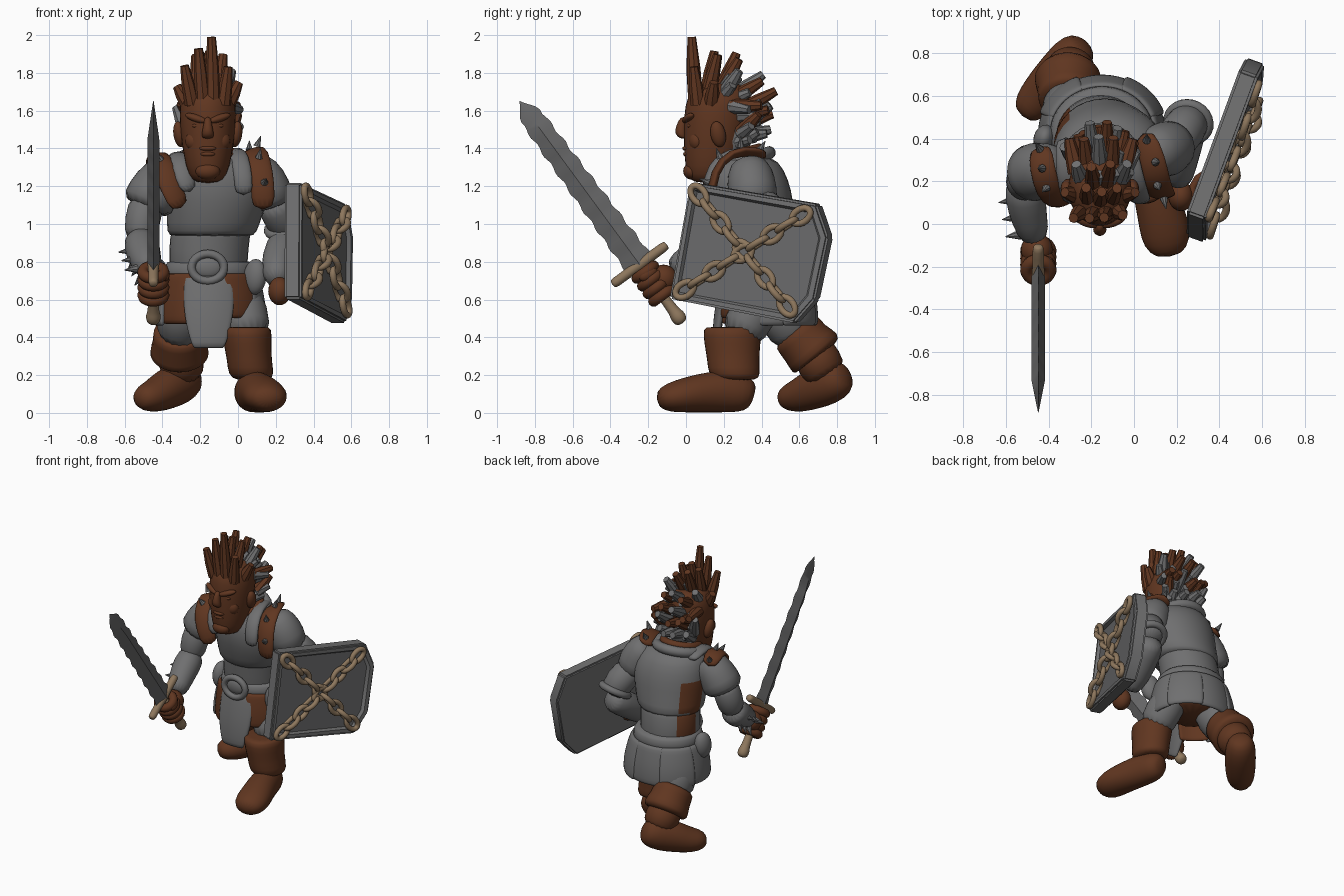
import bpy, bmesh, math, random
from mathutils import Vector as V, Matrix, Euler

if "Cube" in bpy.data.objects:
    bpy.data.objects.remove(bpy.data.objects["Cube"])

random.seed(4)

def material(name, rgb):
    m = bpy.data.materials.new(name)
    m.diffuse_color = (*rgb, 1)
    m.use_nodes = True
    m.node_tree.nodes["Principled BSDF"].inputs["Base Color"].default_value = m.diffuse_color
    return m

STEEL = material("grey_steel", (.16, .16, .162))
DARK = material("dark_steel", (.14, .14, .142))
BROWN = material("brown_leather", (.118, .037, .0145))
TAN = material("tan_bone", (.27, .185, .11))

def finish(name, bm, mat, sub=0, solid=0, sharp=True):
    bmesh.ops.recalc_face_normals(bm, faces=bm.faces)
    me = bpy.data.meshes.new(name)
    bm.to_mesh(me)
    bm.free()
    me.materials.append(mat)
    me.shade_smooth()
    if sharp and not sub:
        me.set_sharp_from_angle(angle=.6)
    ob = bpy.data.objects.new(name, me)
    bpy.context.collection.objects.link(ob)
    if solid:
        md = ob.modifiers.new("thickness", 'SOLIDIFY')
        md.thickness, md.offset = solid, 0
    if sub:
        md = ob.modifiers.new("smooth", 'SUBSURF')
        md.levels = md.render_levels = sub
    return ob

def skin(name, rings, mat, closed=True, loop=False, caps=True, **kw):
    """Join rings of points into a surface."""
    bm = bmesh.new()
    R = [[bm.verts.new(p) for p in r] for r in rings]
    n = len(R[0])
    for i in range(len(R) if loop else len(R) - 1):
        a, b = R[i], R[(i + 1) % len(R)]
        for j in range(n if closed else n - 1):
            k = (j + 1) % n
            bm.faces.new((a[j], a[k], b[k], b[j]))
    if caps:
        bm.faces.new(R[0])
        bm.faces.new(R[-1])
    return finish(name, bm, mat, **kw)

def loft(name, rows, mat, n=16, ref=None, sub=1, **kw):
    """Rows (x,y,z,a,b): level ellipses, or rings square to the path when ref is given."""
    P = [V(r[:3]) for r in rows]
    rings = []
    for i, r in enumerate(rows):
        s, o = V((1, 0, 0)), V((0, 1, 0))
        if ref:
            t = (P[min(i + 1, len(P) - 1)] - P[max(i - 1, 0)]).normalized()
            s = t.cross(V(ref)).normalized()
            o = s.cross(t)
        rings.append([P[i] + s * r[3] * math.cos(2 * math.pi * j / n) + o * r[-1] * math.sin(2 * math.pi * j / n)
                      for j in range(n)])
    return skin(name, rings, mat, sub=sub, **kw)

def ball(name, loc, scale, mat, rot=(0, 0, 0)):
    bm = bmesh.new()
    bmesh.ops.create_uvsphere(bm, u_segments=20, v_segments=12, radius=1)
    bm.transform(Matrix.LocRotScale(V(loc), Euler(rot), V(scale)))
    return finish(name, bm, mat, sharp=False)

def ring(name, loc, axis, R, r, mat, along=None, stretch=1, n=24):
    """Torus around axis, optionally stretched along a direction in its plane."""
    w = V(axis).normalized()
    u = V(along).normalized() if along else w.orthogonal().normalized()
    v = w.cross(u)
    rings = []
    for i in range(n):
        a = 2 * math.pi * i / n
        d = u * math.cos(a) * stretch + v * math.sin(a)
        e = u * math.cos(a) + v * math.sin(a)
        rings.append([V(loc) + d * R + (e * math.cos(b) + w * math.sin(b)) * r
                      for b in (2 * math.pi * k / 10 for k in range(10))])
    return skin(name, rings, mat, loop=True, caps=False, sharp=False)

def spike(name, base, tip, mat, r=.02):
    return loft(name, [(*base, r), (*tip, .002)], mat, n=8, ref=(.31, .52, .8), sub=0)

# Torso: abdomen and breast plate, with leather on the right flank
abdomen = loft("abdomen", [(-.15, .42, .66, .20, .19), (-.16, .41, .80, .215, .20), (-.15, .40, .92, .215, .195),
                           (-.13, .37, 1.06, .22, .195)], STEEL)
chest = loft("breast_plate", [(-.14, .38, .93, .22, .20), (-.14, .38, .95, .243, .22), (-.12, .35, 1.06, .262, .228),
                              (-.11, .33, 1.18, .28, .235), (-.12, .315, 1.29, .25, .21), (-.14, .30, 1.37, .17, .16)], STEEL)
for ob in (abdomen, chest):
    ob.data.materials.append(BROWN)
    for f in ob.data.polygons:
        f.material_index = int(f.normal.x < -.6 and f.normal.y > 0 and f.center.z < 1.12)
ring("collar", (-.15, .29, 1.34), (0, -.25, 1), .155, .035, STEEL)
ring("brown_collar", (-.15, .27, 1.37), (0, -.25, 1), .12, .028, BROWN)

# Head and face
hx = -.16
loft("neck", [(hx, .27, 1.25, .11), (hx, .2, 1.45, .11)], BROWN, ref=(1, 0, 0))
loft("head", [(hx, .12, 1.215, .06, .08), (hx, .125, 1.255, .105, .125), (hx, .14, 1.36, .13, .152), (hx, .155, 1.47, .147, .172),
              (hx, .165, 1.58, .154, .178), (hx, .175, 1.66, .148, .178), (hx, .185, 1.73, .115, .14), (hx, .19, 1.75, .05, .06)], BROWN)
loft("nose", [(hx, -.01, 1.57, .018, .02), (hx, -.025, 1.52, .024, .03), (hx, -.03, 1.475, .036, .033), (hx, -.01, 1.45, .03, .02)], BROWN, n=10)
ball("chin", (hx, .03, 1.28), (.065, .045, .045), BROWN)
ball("upper_lip", (hx, .0, 1.40), (.045, .02, .013), BROWN)
ball("lower_lip", (hx, .005, 1.37), (.04, .02, .014), BROWN)
for s in (-1, 1):
    ball("brow", (hx + s * .062, .012, 1.56), (.065, .025, .02), BROWN, (0, -s * .3, s * .35))
    ball("eye", (hx + s * .06, .02, 1.52), (.024, .015, .012), BROWN)
    ball("cheek", (hx + s * .065, .06, 1.44), (.055, .045, .055), BROWN)
    ball("ear", (hx + s * .15, .17, 1.475), (.032, .04, .07), BROWN, (.2, s * .15, 0))

# Hair: rows of blunt spikes fanning from the forehead to the nape
hair = [(.05, 1.66, .04, 1.95), (.11, 1.69, .16, 1.93), (.18, 1.70, .28, 1.90), (.24, 1.67, .40, 1.82),
        (.28, 1.60, .475, 1.73), (.29, 1.53, .46, 1.61), (.28, 1.46, .44, 1.50), (.26, 1.40, .36, 1.38)]
for i, (by, bz, ty, tz) in enumerate(hair):
    for j in range(-2, 2 + i % 2):
        k = j + (0 if i % 2 else .5)
        fall = .045 * k * k
        b = V((hx + .055 * k, by + .006 * k * k * (i < 3), bz - .012 * k * k))
        t = V((hx + .077 * k, ty - fall * .5 * (i > 3), tz - fall * (i < 5)))
        t += V([random.uniform(-.015, .015), random.uniform(-.015, .015), random.uniform(-.03, .02)])
        if i == 0 and j == 0:
            t = V((-.14, .03, 1.99))
        grey = i > 5 or (i > 1 and (i + j) % 3 == 0)
        loft("hair_spike", [(*b, .04), (*b.lerp(t, .5), .036), (*t, .023)], STEEL if grey else BROWN, n=8, ref=(1, .1, .05), sub=0)
        if i > 1:  # short grey tufts between the long spikes
            m = b.lerp(t, .6) + V((.035, 0, -.02))
            loft("hair_tuft", [(*b, .04), (*m, .022)], STEEL, n=8, ref=(1, .1, .05), sub=0)
ball("nape_hair", (hx, .24, 1.48), (.115, .11, .16), STEEL)

# Shoulder plates and studded straps
loft("right_pauldron", [(-.33, .27, 1.29, .09), (-.40, .26, 1.25, .125), (-.455, .245, 1.16, .14), (-.495, .235, 1.07, .145)], STEEL, ref=(0, 1, 0))
loft("left_pauldron", [(.05, .33, 1.32, .09), (.105, .34, 1.27, .125), (.155, .35, 1.18, .135), (.185, .37, 1.08, .125)], STEEL, ref=(0, 1, 0))
def strap(name, pts, mat, w, t):
    loft(name, [(*p, w, t) for p in pts], mat, ref=(0, -.7, .7), n=12)
strap("right_strap", [(-.30, .115, 1.08), (-.35, .10, 1.18), (-.40, .14, 1.31), (-.43, .26, 1.38), (-.44, .37, 1.30)], BROWN, .062, .025)
strap("left_strap", [(.13, .15, 1.07), (.135, .13, 1.2), (.11, .18, 1.34), (.09, .30, 1.40), (.04, .43, 1.35)], BROWN, .065, .025)
strap("left_yoke", [(.03, .12, 1.15), (.03, .11, 1.24), (.01, .17, 1.36), (-.02, .30, 1.39), (-.05, .42, 1.35)], STEEL, .05, .025)
strap("right_yoke", [(-.25, .12, 1.17), (-.29, .115, 1.25), (-.31, .18, 1.35), (-.32, .30, 1.37), (-.32, .41, 1.33)], STEEL, .05, .025)
for b, d in [((.14, .12, 1.22), (.01, -.05, .02)), ((.11, .18, 1.35), (.01, -.02, .05)), ((.10, .29, 1.41), (.02, 0, .055)),
             ((.06, .39, 1.39), (0, .03, .05)), ((-.41, .17, 1.34), (-.02, -.02, .04)), ((-.43, .26, 1.39), (-.02, 0, .05)),
             ((-.44, .35, 1.34), (-.02, .03, .045))]:
    spike("strap_spike", b, V(b) + V(d), STEEL)

# Right arm with spiked bracer
loft("right_upper_arm", [(-.47, .24, 1.15, .1), (-.51, .21, 1.02, .095), (-.515, .18, .9, .09)], STEEL, ref=(0, 1, 0))
loft("right_forearm", [(-.515, .21, .93, .085), (-.51, .13, .88, .1), (-.49, .02, .81, .085), (-.46, -.08, .745, .07)], STEEL, ref=(1, 0, 0))
for y, z in ((.12, .87), (.04, .825), (-.04, .775)):
    x = -.50 + (.14 - y) * .2
    for dx, dy, dz in ((-.07, -.01, -.01), (-.05, .03, -.06)):
        d = V((dx, dy, dz)).normalized()
        c = V((x, y, z)) + d * .07
        spike("bracer_spike", c, c + d * .07, STEEL, .025)

# Left arm reaching behind the shield
loft("left_upper_arm", [(.17, .36, 1.15, .105), (.24, .45, 1.04, .105), (.27, .5, .94, .095)], STEEL, ref=(1, 0, 0))
ring("elbow_band", (.255, .475, .98), (.08, .2, -.4), .095, .025, STEEL)
loft("left_forearm", [(.27, .53, .93, .08), (.24, .43, .88, .1), (.205, .28, .77, .09), (.205, .18, .69, .065)], STEEL, ref=(1, 0, 0))
ball("left_hand", (.22, .13, .645), (.06, .07, .075), BROWN)

# Sword: wavy blade, guard, grip and fist
gc, ax = V((-.448, -.245, .785)), V((0, -.592, .806))
L, N = 1.0734, 44
blade = []
for i in range(N + 1):
    t = i / N
    w = (.080 - .020 * t + .006 * math.sin(i * 1.25)) * min(1, (1 - t) / .09 + .02)
    blade.append((*(gc + ax * L * t), w, .032 * min(1, (1 - t) / .25 + .05)))
loft("sword_blade", blade, DARK, n=4, ref=(1, 0, 0), sub=0)
cross = V((0, .806, .592))
loft("sword_guard", [(*(gc + cross * a), r) for a, r in ((-.18, .02), (-.165, .03), (-.06, .026), (0, .036), (.06, .026), (.165, .03), (.18, .02))],
     TAN, ref=(1, 0, 0), n=10)
loft("sword_grip", [(*(gc - ax * a), r) for a, r in ((0, .03), (.2, .028), (.31, .03), (.33, .042), (.37, .04), (.385, .02))],
     TAN, ref=(1, 0, 0), n=12)
for k in range(4):
    ring("finger", gc - ax * (.05 + .05 * k), ax, .055, .03, BROWN)
ball("right_palm", (-.455, -.12, .71), (.075, .075, .075), BROWN)
ball("thumb", (-.395, -.2, .735), (.03, .055, .035), BROWN, (.5, 0, .3))

# Belt and buckle
hy = .425
loft("belt", [(-.15, hy, .70, .235, .21), (-.15, hy, .72, .25, .225), (-.15, hy, .79, .24, .22), (-.15, hy, .81, .22, .2)], STEEL, n=24)
ring("buckle", (-.16, .19, .77), (0, 1, 0), .072, .022, STEEL, along=(1, 0, 0), stretch=1.2)
ball("buckle_boss", (-.16, .205, .77), (.075, .025, .055), STEEL)

# Skirt plates around the hips, over a leather tunic
def plate(name, a0, a1, z0, z1, taper=1, flare=.05, mat=STEEL):
    rings = []
    for i in range(7):
        t = i / 6
        mid, half = (a0 + a1) / 2, (a1 - a0) / 2 * (1 + (taper - 1) * t * t)
        rr = flare * math.sin(t * 1.8)
        rings.append([(-.15 + (.245 + rr) * math.cos(a), hy + (.22 + rr) * math.sin(a), z0 + (z1 - z0) * t)
                      for a in (math.radians(mid + half * (j / 5 - 1)) for j in range(11))])
    skin(name, rings, mat, closed=False, caps=False, solid=.03, sub=1)

for i, (a, b) in enumerate([(-38, 24), (18, 70), (64, 116), (110, 162), (156, 212)]):
    plate("skirt_plate", a, b, .74, .46, .97, .04 + .012 * (i % 2))
plate("loincloth", 238, 300, .74, .34, .52, .05)
plate("tunic", 200, 255, .74, .47, .8, .025, BROWN)
plate("tunic", 285, 335, .74, .50, .8, .03, BROWN)
loft("pelvis", [(-.15, .43, .50, .19, .18), (-.15, .43, .60, .235, .215), (-.15, .43, .73, .235, .21)], BROWN)
for x, y, r in ((.09, .28, -.6), (-.42, .40, 1.3)):
    ball("hip_pouch", (x, y, .72), (.065, .05, .095), STEEL, (0, .1, r))

# Left (forward) leg and boot
loft("left_thigh", [(-.02, .42, .66, .12), (.04, .36, .53, .13), (.06, .27, .38, .12)], STEEL, ref=(1, 0, 0))
loft("left_boot_cuff", [(.08, .27, .17, .09, .11), (.07, .255, .20, .125, .14), (.06, .25, .28, .12, .14), (.05, .245, .37, .13, .152),
                        (.045, .245, .45, .137, .16), (.045, .25, .455, .11, .13)], BROWN)
loft("left_boot_foot", [(.055, .36, .09, .04, .05), (.06, .33, .10, .085, .095), (.075, .24, .115, .1, .115), (.105, .12, .11, .105, .11),
                        (.14, 0, .095, .12, .095), (.155, -.09, .08, .115, .08), (.165, -.155, .07, .06, .045)], BROWN, ref=(0, 0, 1))

# Right (trailing) leg and boot with lifted heel
loft("right_thigh", [(-.27, .45, .66, .13), (-.3, .52, .5, .14), (-.31, .6, .37, .12)], STEEL, ref=(1, 0, 0))
loft("right_boot_cuff", [(-.31, .575, .44, .11), (-.31, .58, .435, .147), (-.31, .63, .37, .14), (-.31, .69, .31, .17), (-.31, .70, .295, .13)], BROWN, ref=(1, 0, 0))
loft("right_boot_shaft", [(-.31, .65, .36, .12), (-.3, .71, .26, .125), (-.29, .76, .18, .11)], BROWN, ref=(1, 0, 0))
loft("right_boot_foot", [(-.235, .85, .20, .05, .06), (-.26, .82, .185, .095, .1), (-.31, .755, .155, .108, .115), (-.38, .67, .125, .108, .11),
                         (-.44, .60, .09, .1, .09), (-.49, .545, .08, .085, .075), (-.525, .505, .075, .045, .04)], BROWN, ref=(0, 0, 1))

# Shield: slab with raised rim and darker sunken face
out = V((.941, -.337, 0))
def on_shield(y, z, d=0):
    return V((.32 + .358 * (y + .08) - .06 * (z - .86), y, z)) + out * d

outline = [(.02, 1.22), (.69, 1.105), (.75, .93), (.68, .60), (.57, .475), (-.09, .605)]
bm = bmesh.new()
front = [bm.verts.new(on_shield(y, z)) for y, z in outline]
back = [bm.verts.new(on_shield(y, z, -.095)) for y, z in outline]
face = bm.faces.new(front)
bm.faces.new(back[::-1])
for i in range(6):
    bm.faces.new((front[i], back[i], back[(i + 1) % 6], front[(i + 1) % 6]))
bmesh.ops.recalc_face_normals(bm, faces=bm.faces)
bmesh.ops.bevel(bm, geom=[e for e in bm.edges], offset=.012, segments=2, affect='EDGES')
face = max((f for f in bm.faces if f.normal.dot(out) > .9), key=lambda f: f.calc_area())
bmesh.ops.inset_region(bm, faces=[face], thickness=.03)
bmesh.ops.inset_region(bm, faces=[face], thickness=.015, depth=-.02)
face.material_index = 1
finish("shield", bm, STEEL).data.materials.append(DARK)
loft("shield_handle", [(*on_shield(y, .66, d), .022) for y, d in ((.05, -.08), (.08, -.14), (.18, -.14), (.21, -.08))], BROWN, ref=(0, 0, 1), n=10)

# Chains crossing the shield, links alternately flat and upright
for p, q in (((.05, 1.18), (.56, .54)), ((.64, 1.06), (-.03, .635))):
    a, b = on_shield(*p, .012), on_shield(*q, .012)
    d = (b - a).normalized()
    side = d.cross(out).normalized()
    for k in range(9):
        c = a.lerp(b, (k + .35) / 8.7)
        ring("chain_link", c, out if k % 2 == 0 else side, .036, .018, TAN, along=d, stretch=1.55)
